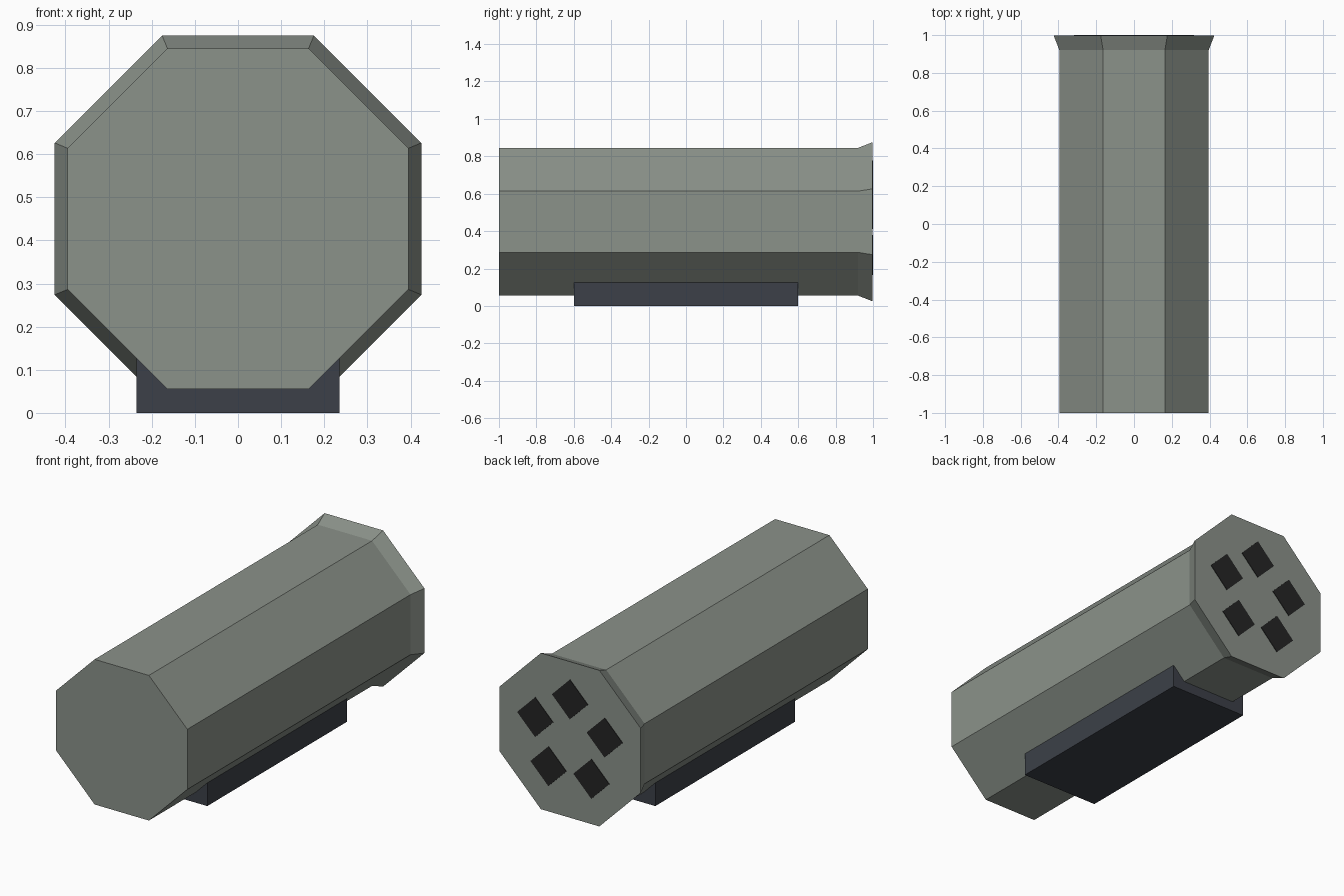
import bpy, bmesh, math
from mathutils import Matrix

cube = bpy.data.objects.get("Cube")
if cube:
    bpy.data.objects.remove(cube, do_unlink=True)

CENTRE_Z = 0.45
BACK_Y = 0.997


def material(name, rgb):
    m = bpy.data.materials.new(name)
    m.use_nodes = True
    colour = (*rgb, 1.0)
    m.diffuse_color = colour
    m.node_tree.nodes["Principled BSDF"].inputs["Base Color"].default_value = colour
    return m


def add_object(name, bm, mat):
    bmesh.ops.recalc_face_normals(bm, faces=bm.faces)
    mesh = bpy.data.meshes.new(name)
    bm.to_mesh(mesh)
    bm.free()
    mesh.materials.append(mat)
    obj = bpy.data.objects.new(name, mesh)
    bpy.context.collection.objects.link(obj)
    return obj


def ring(bm, sides, radius, y, x=0, z=CENTRE_Z, turn=0):
    step = 2 * math.pi / sides
    return [bm.verts.new((x + radius * math.cos(i * step + turn), y,
                          z + radius * math.sin(i * step + turn)))
            for i in range(sides)]


def loft(bm, rings):
    for a, b in zip(rings, rings[1:]):
        for i in range(len(a)):
            j = (i + 1) % len(a)
            bm.faces.new((a[i], a[j], b[j], b[i]))
    bm.faces.new(rings[0])
    bm.faces.new(rings[-1])


grey_green = material("grey green", (0.258, 0.287, 0.254))
dark_slate = material("dark slate", (0.045, 0.051, 0.065))
black = material("soft black", (0.018, 0.018, 0.018))

# Octagonal housing with a flared back rim
bm = bmesh.new()
to_corner = 1 / math.cos(math.pi / 8)
profile = [(-1, 0.395), (0.92, 0.395), (BACK_Y, 0.425)]
loft(bm, [ring(bm, 8, r * to_corner, y, turn=math.pi / 8) for y, r in profile])
add_object("housing", bm, grey_green)

# Mounting block underneath
bm = bmesh.new()
bmesh.ops.create_cube(bm, size=1, matrix=Matrix.Translation((0, 0, 0.0635))
                      @ Matrix.Diagonal((0.47, 1.2, 0.127, 1)))
add_object("mounting_block", bm, dark_slate)

# Five diamond ports set in a circle on the back
for k in range(5):
    angle = math.pi / 2 + k * 2 * math.pi / 5
    x = 0.22 * math.cos(angle)
    z = CENTRE_Z + 0.22 * math.sin(angle)
    bm = bmesh.new()
    loft(bm, [ring(bm, 4, 0.108, y, x, z) for y in (BACK_Y - 0.002, 1)])
    add_object(f"port_{k + 1}", bm, black)
